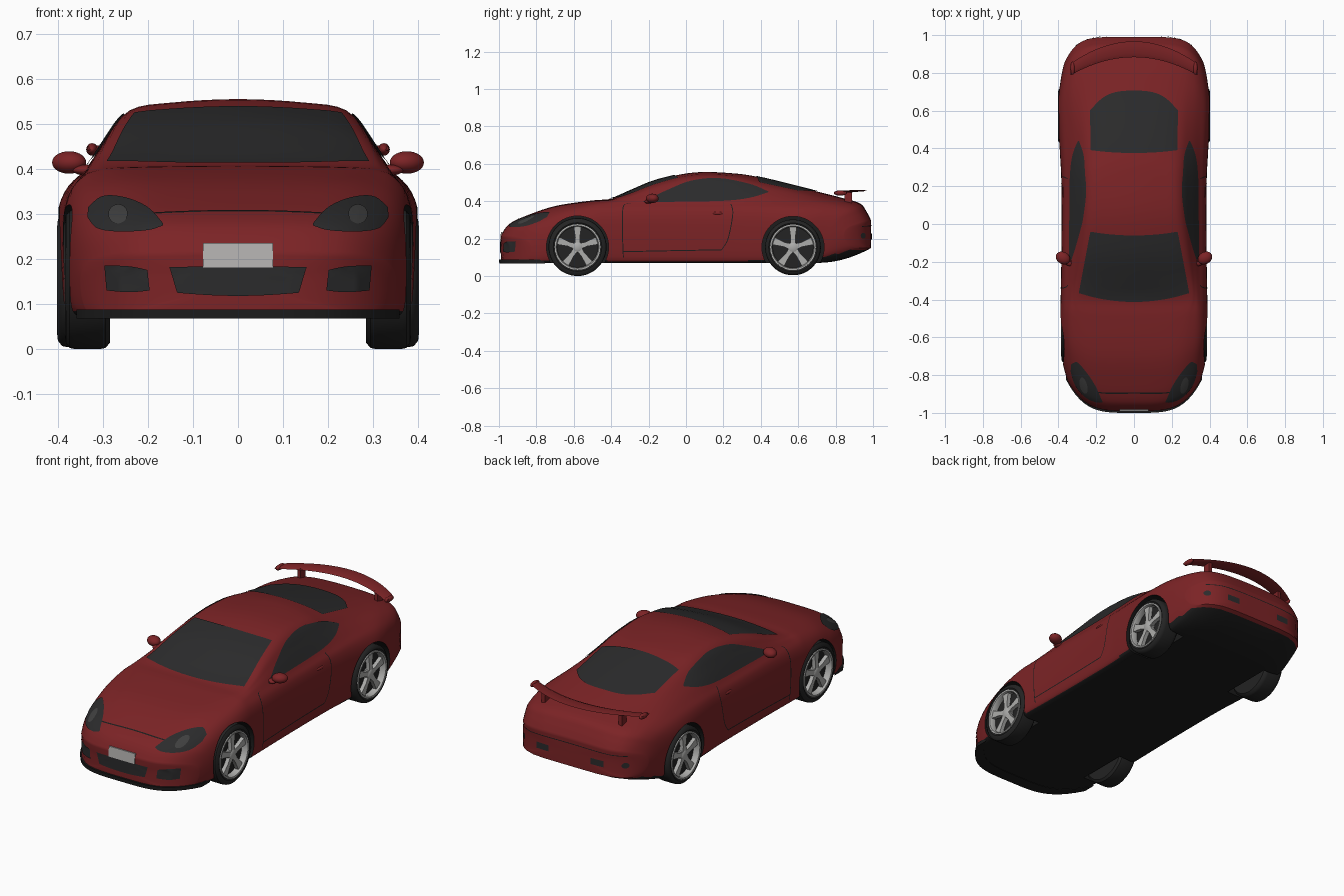
import bpy, bmesh, math
from mathutils import Vector
from mathutils.bvhtree import BVHTree

if "Cube" in bpy.data.objects:
    bpy.data.objects.remove(bpy.data.objects["Cube"])


def material(name, r, g, b):
    m = bpy.data.materials.new(name)
    m.diffuse_color = (r, g, b, 1)
    m.use_nodes = True
    m.node_tree.nodes["Principled BSDF"].inputs["Base Color"].default_value = m.diffuse_color
    return m


RED = material("red paint", .2, .017, .019)
BLACK = material("black trim", .012, .012, .012)
GLASS = material("dark glass", .024, .024, .025)
TYRE = material("tyre rubber", .017, .017, .017)
SILVER = material("silver rim", .42, .42, .41)
PLATE = material("pale plate", .45, .44, .43)
LENS = material("lamp lens", .05, .05, .05)


def spline(pts, n, closed=False):
    """Catmull-Rom samples through tuples of any length."""
    k, out = len(pts), []
    at = (lambda i: pts[i % k]) if closed else (lambda i: pts[max(0, min(k - 1, i))])
    for i in range(k if closed else k - 1):
        for j in range(n):
            u = j / n
            out.append(tuple(b + .5 * u * (c - a + u * (2 * a - 5 * b + 4 * c - d + u * (3 * (b - c) + d - a)))
                             for a, b, c, d in zip(at(i - 1), at(i), at(i + 1), at(i + 2))))
    return out if closed else out + [tuple(pts[-1])]


def sample(curve, u):
    f = u * (len(curve) - 1)
    i = min(int(f), len(curve) - 2)
    return tuple(a + (b - a) * (f - i) for a, b in zip(curve[i], curve[i + 1]))


def clamp(v):
    return max(0, min(1, v))


def smooth(ob, angle=38):
    bpy.ops.object.select_all(action='DESELECT')
    ob.select_set(True)
    bpy.context.view_layer.objects.active = ob
    bpy.ops.object.shade_smooth_by_angle(angle=math.radians(angle))


def make(name, verts, faces, mats, facing=None):
    me = bpy.data.meshes.new(name)
    me.from_pydata(verts, [], faces)
    bm = bmesh.new()
    bm.from_mesh(me)
    bmesh.ops.remove_doubles(bm, verts=bm.verts, dist=1e-5)
    bmesh.ops.recalc_face_normals(bm, faces=bm.faces)
    if facing:
        bmesh.ops.reverse_faces(bm, faces=[f for f in bm.faces if f.normal.dot(facing) < 0])
    bm.to_mesh(me)
    bm.free()
    for m in mats:
        me.materials.append(m)
    ob = bpy.data.objects.new(name, me)
    bpy.context.collection.objects.link(ob)
    smooth(ob)
    return ob


def loft(rings, cap=True):
    n = len(rings[0])
    verts = [p for r in rings for p in r]
    faces = [(i * n + j, i * n + (j + 1) % n, (i + 1) * n + (j + 1) % n, (i + 1) * n + j)
             for i in range(len(rings) - 1) for j in range(n)]
    if cap:
        faces += [tuple(range(n)), tuple(range((len(rings) - 1) * n, len(rings) * n))]
    return verts, faces


def lathe(prof, c, s, seg=48):
    """Revolve (x, radius) points about the wheel axis at c, mirrored by s."""
    return loft([[(s * (c[0] + x), c[1] + r * math.cos(a), c[2] + r * math.sin(a))
                  for a in (2 * math.pi * k / seg for k in range(seg))] for x, r in prof], False)


def join(parts):
    verts, faces = [], []
    for v, f in parts:
        faces += [tuple(i + len(verts) for i in q) for q in f]
        verts += v
    return verts, faces


# ---- body shell: cross-sections along the car, bowed in plan at nose and tail
# station, half width, shoulder height, roof edge x, roof edge height, top height
KEYS = [
    (-.99, .35, .2, .2, .212, .215), (-.965, .364, .238, .2, .253, .257), (-.93, .375, .264, .21, .284, .288),
    (-.85, .385, .3, .22, .322, .324), (-.7, .39, .347, .23, .371, .374), (-.5, .39, .38, .25, .4, .404),
    (-.4, .388, .385, .29, .407, .413), (-.3, .386, .388, .287, .434, .455), (-.15, .384, .39, .265, .488, .515),
    (.05, .383, .39, .243, .529, .554), (.25, .385, .391, .237, .524, .549), (.4, .393, .395, .237, .493, .526),
    (.7, .405, .39, .242, .431, .452), (.84, .4, .372, .25, .402, .416), (.93, .388, .346, .26, .374, .388),
    (.965, .38, .315, .26, .335, .345), (.99, .37, .275, .26, .29, .296)]


def bow(x, t):
    return t + 10.5 * x ** 4 * clamp((-.45 - t) / .54) - 55 * x ** 6 * clamp((t - .4) / .59)


def section(k, s=1):
    t, wm, zsh, wr, zr, zt = k
    zb = .07 + .95 * max(0, t - .7) ** 2
    zm = .27 - .11 * clamp((-.6 - t) / .39) - .04 * clamp((t - .84) / .15)
    wsh = min(.345, wm - .04)
    half = [(0, zb), (wm * .75, zb), (wm * .92, zb + .002), (wm * .985, zb + .035), (wm, zm),
            (wm - (wm - wsh) * .3, zm + (zsh - zm) * .65), (wsh, zsh),
            ((wsh + wr) / 2 + .004, (zsh + zr) / 2 + .004), (wr, zr), (wr * .6, zt - (zt - zr) * .3), (0, zt)]
    mid = (zb + zt) / 2
    ring = spline(half + [(-x, z) for x, z in half[-2:0:-1]], 4, True)
    return [(x * s, bow(x * s, t), mid + (z - mid) * s) for x, z in ring]


shrink = (.001, .15, .35, .55, .75, .9)
rings = [section(KEYS[0], s) for s in shrink] + [section(k) for k in spline(KEYS, 5)]
rings += [section(KEYS[-1], s) for s in reversed(shrink)]
bv, bf = loft(rings)
tree = BVHTree.FromPolygons([Vector(v) for v in bv], bf)
body = make("body", bv, bf, [RED, BLACK])
for p in body.data.polygons:          # flat black floor
    if p.normal.z < -.5 and p.center.z < .14:
        p.material_index = 1

# wheel wells cut out of the body
WHEELS = {"front": (.335, -.58, .155, .155, .05), "rear": (.347, .572, .153, .149, .055)}
well = make("wheel_well_cutter", *join([lathe([(.27, 0), (.27, .166), (.6, .166), (.6, 0)], (0, w[1], w[2]), s)
                                        for w in WHEELS.values() for s in (1, -1)]), [RED, BLACK])
for p in well.data.polygons:
    p.material_index = 1
well.hide_render = True
mod = body.modifiers.new("wells", 'BOOLEAN')
mod.operation, mod.solver, mod.object = 'DIFFERENCE', 'EXACT', well
bpy.context.view_layer.objects.active = body
bpy.ops.object.modifier_apply(modifier=mod.name)
bpy.data.objects.remove(well)
smooth(body)

# ---- thin plates laid on the body, outlined in one view between two curves
VIEWS = {"front": (lambda a, b: (a, -3, b), (0, 1, 0)), "back": (lambda a, b: (a, 3, b), (0, -1, 0)),
         "side": (lambda a, b: (3, a, b), (-1, 0, 0)), "top": (lambda a, b: (a, b, 3), (0, 0, -1))}


def patch(name, view, lo, hi, mat, pair=False, nu=28, nv=10, off=.004):
    origin, d = VIEWS[view]
    d = Vector(d)
    lo, hi = spline(lo, 10), spline(hi, 10)
    verts = []
    for i in range(nu + 1):
        p, q = sample(lo, i / nu), sample(hi, i / nu)
        for j in range(nv + 1):
            a, b = (p[k] + (q[k] - p[k]) * j / nv for k in (0, 1))
            hit, n, _, _ = tree.ray_cast(Vector(origin(a, b)), d)
            verts.append(None if hit is None else hit + n * (off if n.dot(d) < 0 else -off))
    m = nv + 1
    quads = [(i * m + j, (i + 1) * m + j, (i + 1) * m + j + 1, i * m + j + 1) for i in range(nu) for j in range(nv)]
    quads = [q for q in quads if all(verts[k] is not None for k in q)]
    verts = [v if v is not None else Vector((0, 0, .3)) for v in verts]
    for s, tag in (((1, "_left"), (-1, "_right")) if pair else ((1, ""),)):
        make(name + tag, [(v.x * s, v.y, v.z) for v in verts], quads, [mat], Vector((-d.x * s, -d.y, -d.z)))


def arch(w, mid, end, power=2):
    """Symmetric curve across the car, from mid height out to end height."""
    return [(w * i / 4, mid + (end - mid) * abs(i / 4) ** power) for i in range(-4, 5)]


def seam(name, view, pts, da, db, pair=False):
    patch(name, view, [(a - da, b - db) for a, b in pts], [(a + da, b + db) for a, b in pts],
          BLACK, pair, 40, 1, .002)


def disc(name, view, a, b, r, mat, off=.006):
    arc = [(a - r * math.cos(math.pi * k / 8), r * math.sin(math.pi * k / 8)) for k in range(9)]
    patch(name, view, [(x, b - h) for x, h in arc], [(x, b + h) for x, h in arc], mat, True, 24, 6, off)


# windows
patch("windscreen", "top", arch(.292, -.412, -.365), arch(.23, -.06, -.04), GLASS)
patch("rear_window", "top", arch(.228, .375, .39), arch(.232, .705, .6, 3), GLASS)
patch("side_window", "side", [(-.23, .393), (-.05, .395), (.2, .4), (.34, .416), (.44, .445)],
      [(-.23, .395), (-.1, .458), (.03, .508), (.18, .52), (.34, .49), (.44, .449)], GLASS, True)
# lamps and openings
patch("headlight", "front", [(.166, .272), (.2, .262), (.26, .259), (.31, .266), (.332, .29)],
      [(.166, .276), (.2, .312), (.25, .334), (.3, .337), (.332, .312)], GLASS, True)
disc("headlight_lens", "front", .265, .296, .021, LENS)
patch("centre_grille", "front", arch(.135, .118, .125), arch(.152, .184, .182), GLASS)
patch("side_intake", "front", [(.195, .13), (.24, .126), (.29, .13)],
      [(.2, .176), (.24, .184), (.295, .186)], GLASS, True)
patch("rear_lamp", "back", [(.125, .195), (.2, .195)], [(.125, .228), (.2, .228)], GLASS, True, 8, 4)
disc("rear_fog_lamp", "back", .3, .215, .015, GLASS, .004)
# panel gaps
seam("bonnet_gap", "front", arch(.2, .306, .3), 0, .0015)
seam("door_front_gap", "side", [(-.3, .385), (-.335, .37), (-.34, .25), (-.335, .1)], .0025, 0, True)
seam("door_rear_gap", "side", [(.24, .385), (.25, .33), (.225, .2), (.19, .14)], .0025, 0, True)
seam("door_sill_gap", "side", [(-.335, .13), (-.1, .135), (.19, .14)], 0, .0025, True)
seam("bumper_gap", "back", arch(.31, .272, .265), 0, .002)

# front splitter following the nose
lip = ((-.008, .068), (-.01, .088), (.06, .088), (.06, .068))
make("front_splitter", *loft([[(x, bow(x, -.99) + dy, z) for dy, z in lip]
                              for x in (-.36 + .024 * i for i in range(31))]), [BLACK])


def box(name, loc, size, mat, rot=0):
    bpy.ops.mesh.primitive_cube_add(size=1, location=loc, rotation=(rot, 0, 0))
    ob = bpy.context.object
    ob.name, ob.scale = name, size
    ob.data.materials.append(mat)


def blob(name, loc, size, mat, rot=0):
    bpy.ops.mesh.primitive_uv_sphere_add(segments=24, ring_count=14, location=loc, rotation=(0, 0, rot))
    ob = bpy.context.object
    ob.name, ob.scale = name, size
    ob.data.materials.append(mat)
    smooth(ob, 60)


box("number_plate", (0, -.988, .208), (.156, .008, .054), PLATE, -.1)

# rear wing: arched blade
wing = []
for i in range(33):
    x = -.335 + .67 * i / 32
    yc, c, z = .925 - .95 * x * x, .042 - .1 * x * x, .456 - .08 * x * x
    wing.append([(x, yc - c, z - .004), (x, yc - c * .5, z + .005), (x, yc + c * .6, z + .004),
                 (x, yc + c, z + .003), (x, yc + c * .6, z - .003), (x, yc - c * .5, z - .007)])
make("rear_wing", *loft(wing), [RED])

# wheels, mirrors and small paired parts
for s, tag in ((1, "left"), (-1, "right")):
    blob("wing_tip_" + tag, (s * .325, .825, .444), (.013, .035, .014), RED)
    box("wing_support_" + tag, (s * .23, .868, .415), (.02, .04, .075), RED)
    blob("mirror_" + tag, (s * .376, -.18, .415), (.04, .032, .025), RED, s * .5)
    blob("mirror_stalk_" + tag, (s * .338, -.2, .398), (.03, .022, .012), RED)
    blob("door_handle_" + tag, (s * .371, .17, .335), (.009, .035, .008), RED)
    for end, (cx, cy, cz, R, h) in WHEELS.items():
        c = (cx, cy, cz)
        make(f"{end}_tyre_{tag}", *lathe([(h - .035, 0), (h - .035, .117), (h - .006, .121), (h, .13),
             (h - .002, R - .012), (h * .8, R - .002), (h * .6, R), (-h * .6, R), (-h * .8, R - .002),
             (-h, R - .014), (-h, 0)], c, s), [TYRE])
        rim = [lathe([(h - .034, .111), (h - .008, .109), (h + .001, .114), (h + .001, .122), (h - .03, .123),
                      (h - .034, .111)], c, s),
               lathe([(h - .034, .03), (h - .012, .028), (h - .006, .02), (h - .006, 0)], c, s)]
        for k in range(5):                # tapered spokes
            a = math.pi / 2 + 2 * math.pi * k / 5
            flat = [(.01, -.016), (.05, -.012), (.112, -.021), (.112, .021), (.05, .012), (.01, .016)]
            rim.append(loft([[(s * (cx + x), cy + r * math.cos(a) - w * math.sin(a),
                               cz + r * math.sin(a) + w * math.cos(a)) for r, w in flat]
                             for x in (h - .03, h - .009)]))
        make(f"{end}_rim_{tag}", *join(rim), [SILVER])
